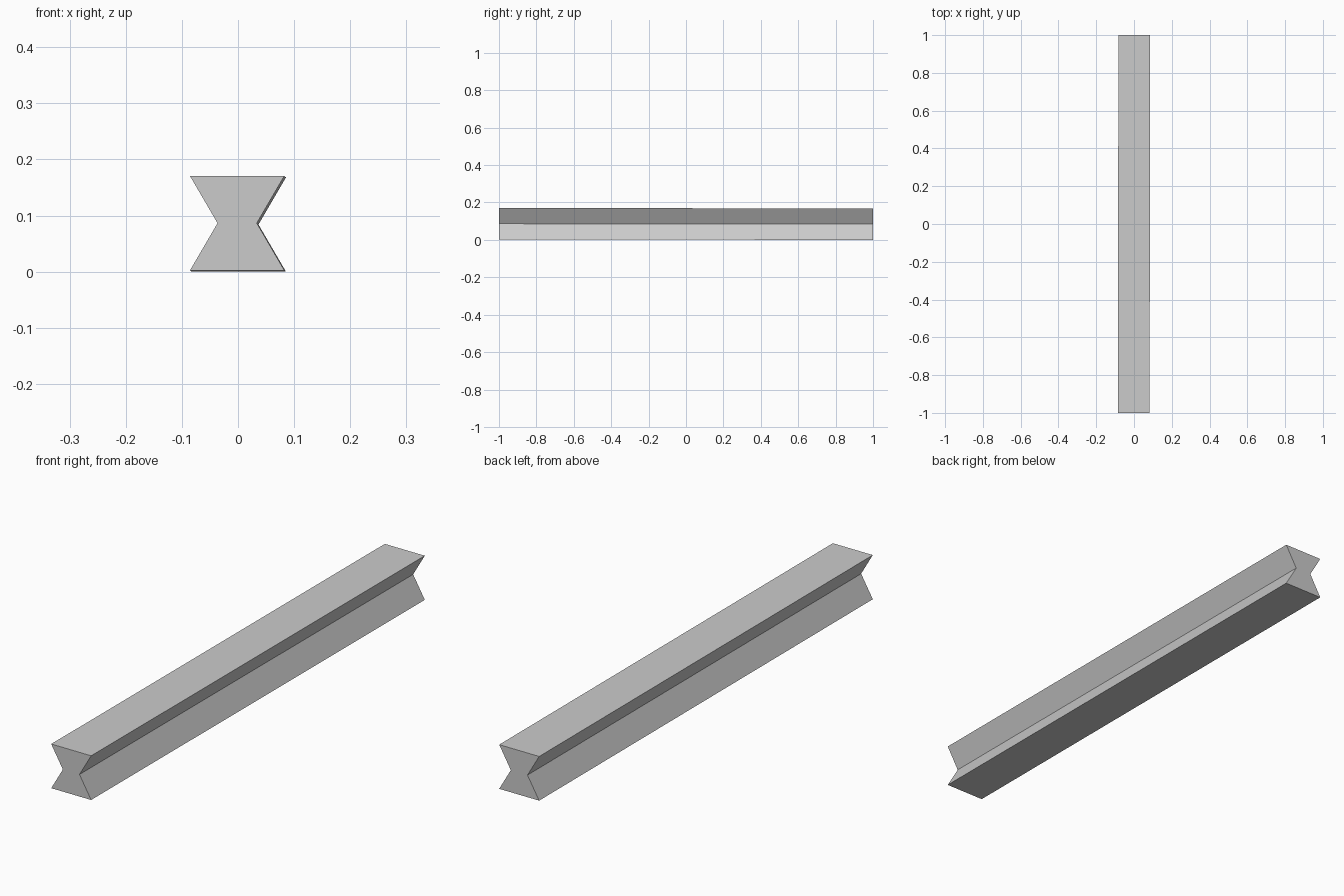
import bpy, bmesh

if "Cube" in bpy.data.objects:
    bpy.data.objects.remove(bpy.data.objects["Cube"])

# Hourglass cross-section (x, z), notched on both sides
half = [(0.084, 0.0), (0.035, 0.084), (0.084, 0.168)]
profile = half + [(-x, z) for x, z in reversed(half)]

bm = bmesh.new()


def ring(y, dx, dz):
    return [bm.verts.new((x + dx, y, z + dz)) for x, z in profile]


# The beam runs very slightly askew from front to back
front = ring(-1.0, -0.0015, 0.0025)
back = ring(1.0, 0.0015, 0.0)

# End caps and long sides
bm.faces.new(front)
bm.faces.new(list(reversed(back)))
n = len(profile)
for i in range(n):
    j = (i + 1) % n
    bm.faces.new((front[i], back[i], back[j], front[j]))
bmesh.ops.recalc_face_normals(bm, faces=bm.faces[:])

mesh = bpy.data.meshes.new("notched_beam")
bm.to_mesh(mesh)
bm.free()
beam = bpy.data.objects.new("notched_beam", mesh)
bpy.context.collection.objects.link(beam)
